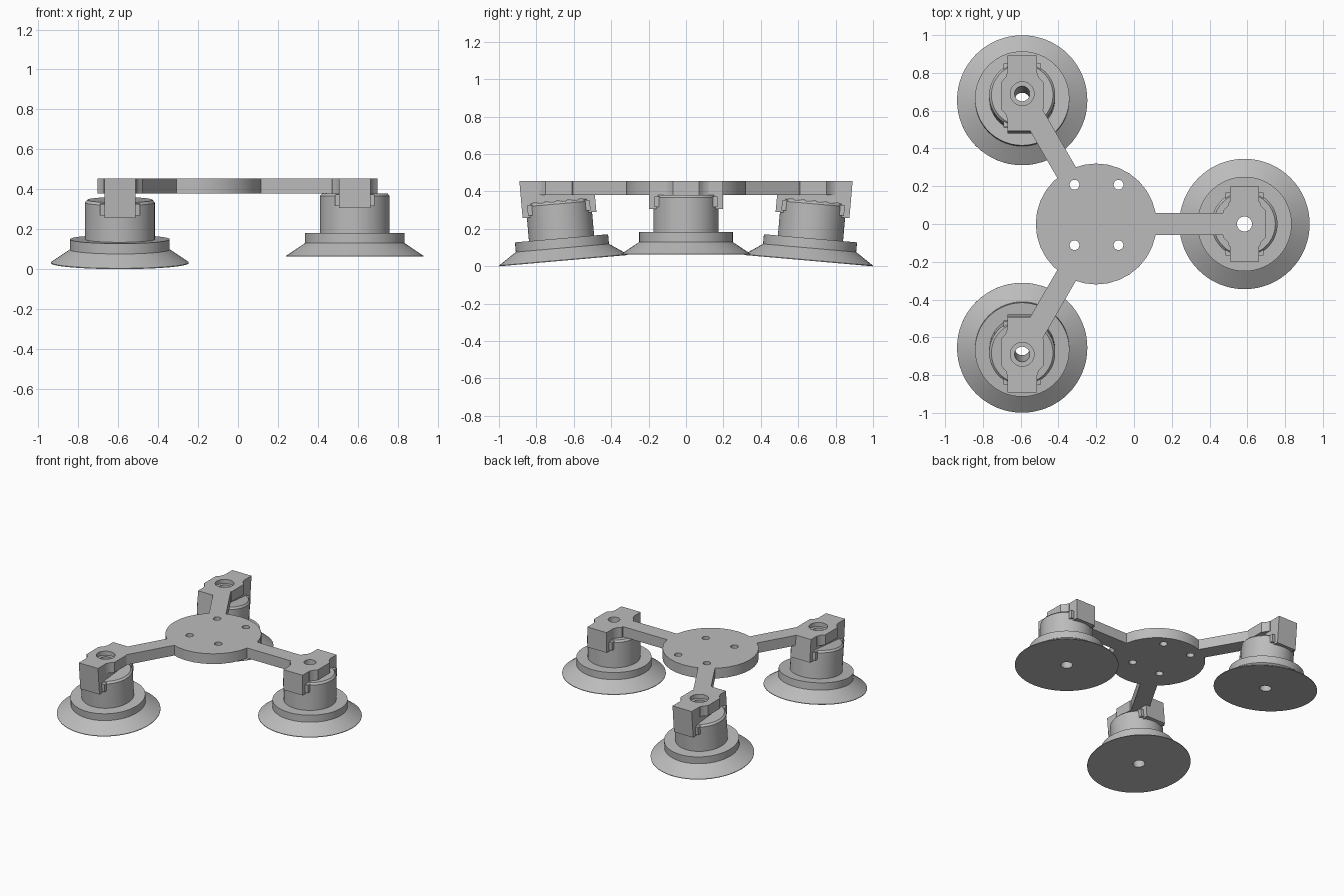
import bpy, bmesh, math
from math import sin, cos, pi, radians
from mathutils import Matrix, Vector

cube = bpy.data.objects.get("Cube")
if cube:
    bpy.data.objects.remove(cube, do_unlink=True)

grey = bpy.data.materials.new("plain_grey")
grey.use_nodes = True
grey.diffuse_color = (0.5, 0.5, 0.5, 1)
grey.node_tree.nodes["Principled BSDF"].inputs["Base Color"].default_value = (0.5, 0.5, 0.5, 1)

PLATE_LOW, PLATE_TOP = 0.38, 0.455
HUB_X = -0.2
HOLE = 0.04


def finish(bm, name):
    bmesh.ops.recalc_face_normals(bm, faces=bm.faces)
    mesh = bpy.data.meshes.new(name)
    bm.to_mesh(mesh)
    bm.free()
    mesh.materials.append(grey)
    ob = bpy.data.objects.new(name, mesh)
    bpy.context.collection.objects.link(ob)
    return ob


def prism(name, outline, low, high, matrix=Matrix(), clip=None):
    """Extrude an outline along local z; optionally cut it flat at a height."""
    bm = bmesh.new()
    face = bm.faces.new([bm.verts.new((x, y, low)) for x, y in outline])
    ext = bmesh.ops.extrude_face_region(bm, geom=[face])
    verts = [g for g in ext["geom"] if isinstance(g, bmesh.types.BMVert)]
    bmesh.ops.translate(bm, verts=verts, vec=(0, 0, high - low))
    bm.transform(matrix)
    if clip:
        cut = bmesh.ops.bisect_plane(bm, geom=bm.verts[:] + bm.edges[:] + bm.faces[:],
                                     plane_co=(0, 0, clip), plane_no=(0, 0, 1), clear_outer=True)
        edges = [g for g in cut["geom_cut"] if isinstance(g, bmesh.types.BMEdge)]
        bmesh.ops.holes_fill(bm, edges=edges)
    return finish(bm, name)


def circle(r, n):
    return [(r * cos(2 * pi * i / n), r * sin(2 * pi * i / n)) for i in range(n)]


def rect(x, y):
    return [(-x, -y), (x, -y), (x, y), (-x, y)]


def lathe(name, profile, matrix, steps=64):
    bm = bmesh.new()
    vs = [bm.verts.new((r, 0, z)) for r, z in profile]
    es = [bm.edges.new((vs[i - 1], vs[i])) for i in range(len(vs))]
    bmesh.ops.spin(bm, geom=vs + es, axis=(0, 0, 1), cent=(0, 0, 0),
                   steps=steps, angle=2 * pi)
    bmesh.ops.remove_doubles(bm, verts=bm.verts, dist=1e-4)
    bm.transform(matrix)
    return finish(bm, name)


def combine(target, tool, operation):
    mod = target.modifiers.new(operation.lower(), 'BOOLEAN')
    mod.operation, mod.solver, mod.object = operation, 'EXACT', tool
    bpy.context.view_layer.objects.active = target
    bpy.ops.object.modifier_apply(modifier=mod.name)
    bpy.data.objects.remove(tool, do_unlink=True)


def smooth(ob):
    bpy.ops.object.select_all(action='DESELECT')
    ob.select_set(True)
    bpy.context.view_layer.objects.active = ob
    bpy.ops.object.shade_smooth_by_angle(angle=radians(28))


# Suction foot half-section: bore, flared cup, collar and chamfered post
FOOT = [(HOLE, 0), (0.345, 0), (0.345, 0.004), (0.25, 0.068), (0.25, 0.12),
        (0.175, 0.12), (0.175, 0.305), (0.163, 0.318), (HOLE, 0.318)]
# U-shaped clip in side profile, hooked over the post
CLIP = [(-0.198, 0.245), (-0.15, 0.245), (-0.15, 0.32), (0.15, 0.32),
        (0.15, 0.245), (0.198, 0.245), (0.198, 0.48), (-0.198, 0.48)]
# Rounded head outline, one quarter mirrored to four
QUARTER = [(0.113, 0.07), (0.1, 0.084), (0.088, 0.096), (0.08, 0.12)]
HEAD = (QUARTER + [(-x, y) for x, y in reversed(QUARTER)]
        + [(-x, -y) for x, y in QUARTER] + [(x, -y) for x, y in reversed(QUARTER)])
SIDEWAYS = Matrix(((0, 0, 1, 0), (1, 0, 0, 0), (0, 1, 0, 0), (0, 0, 0, 1)))

# Round hub plate
bracket = prism("bracket", circle(0.32, 32), PLATE_LOW, PLATE_TOP,
                Matrix.Translation((HUB_X, 0, 0)))
cutters = []

for name, x, side in (("left", 0.585, 0), ("back_right", -0.592, 1), ("front_right", -0.592, -1)):
    base = 0.03 if side else 0.062
    pose = Matrix.Translation((x, side * 0.655, base)) @ Matrix.Rotation(radians(-5 * side), 4, 'X')

    # Foot, with keying lugs that the clip grips
    foot = lathe(name + "_suction_foot", FOOT, pose)
    smooth(foot)
    for end in (-1, 1):
        prism(name + "_foot_lug", rect(0.1, 0.022), 0.255, 0.312,
              pose @ Matrix.Translation((0, end * 0.146, 0)))

    # Arm from hub to head
    top = Vector((x, side * 0.68))
    reach = top - Vector((HUB_X, 0))
    mid = Vector((HUB_X, 0)) + reach * 0.55
    arm = prism("arm", rect(reach.length * 0.42, 0.057), PLATE_LOW, PLATE_TOP,
                Matrix.Translation((mid.x, mid.y, 0))
                @ Matrix.Rotation(math.atan2(reach.y, reach.x), 4, 'Z'))
    combine(bracket, arm, 'UNION')

    # Head and clip
    place = Matrix.Translation((top.x, top.y, 0))
    combine(bracket, prism("head", HEAD, PLATE_LOW, PLATE_TOP, place), 'UNION')
    combine(bracket, prism("clip", CLIP, -0.078, 0.078, pose @ SIDEWAYS, PLATE_TOP), 'UNION')

    # Screw bore, countersunk on the tilted heads
    cutters.append(prism("bore", circle(HOLE, 32), 0.2, 0.6, pose))
    if side:
        cutters.append(prism("counterbore", circle(0.063, 32), 0.425, 0.6,
                             place @ Matrix.Translation((0, side * 0.01, 0))))

# Four mounting holes in the hub
for hx in (-0.315, -0.082):
    for hy in (-0.112, 0.208):
        cutters.append(prism("mount_hole", circle(0.026, 20), 0.3, 0.5,
                             Matrix.Translation((hx, hy, 0))))
for cutter in cutters:
    combine(bracket, cutter, 'DIFFERENCE')
smooth(bracket)
